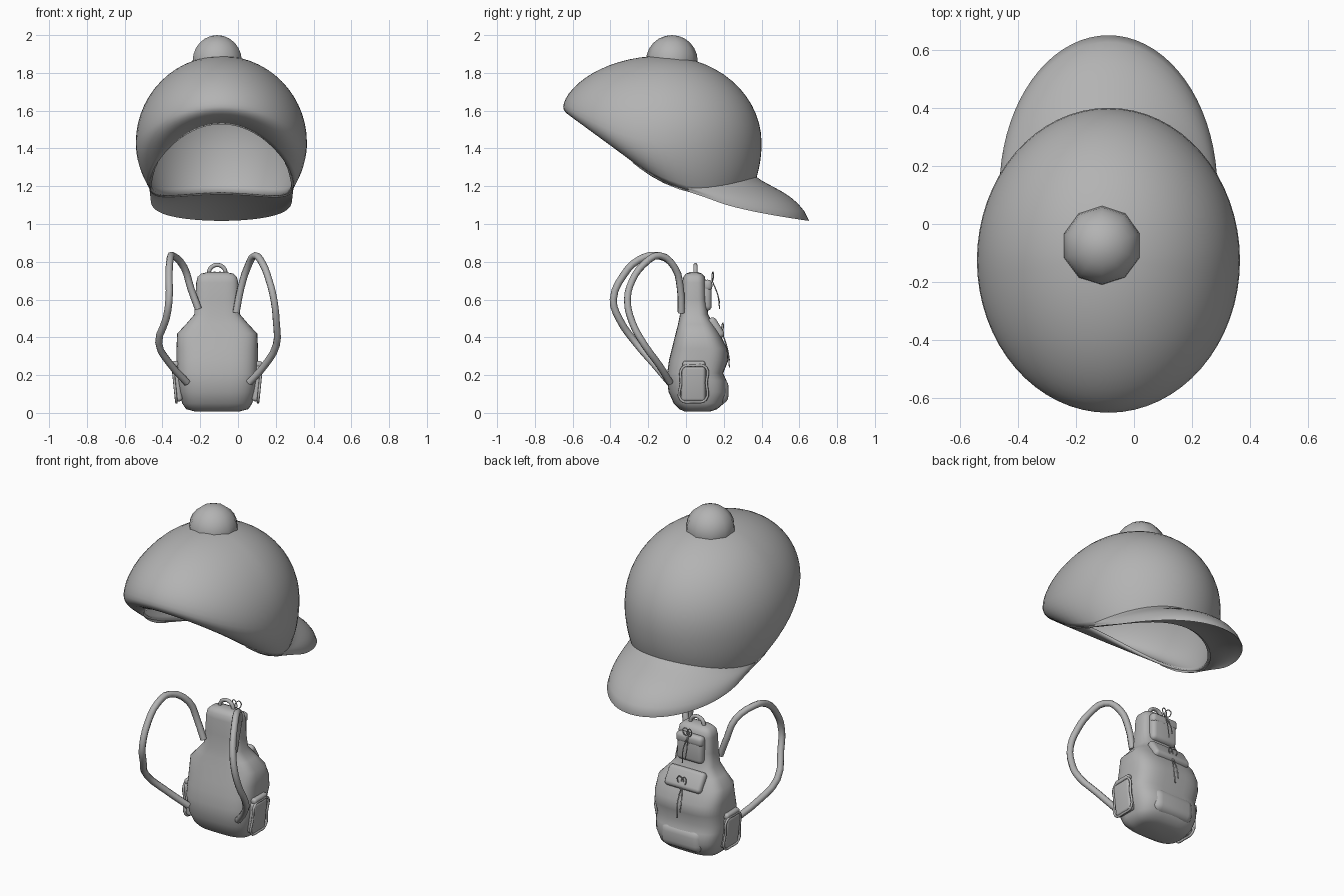
import bpy, bmesh, math
from mathutils import Vector, Matrix

if "Cube" in bpy.data.objects:
    bpy.data.objects.remove(bpy.data.objects["Cube"])

grey = bpy.data.materials.new("soft grey")
grey.diffuse_color = (0.45, 0.45, 0.45, 1)
grey.use_nodes = True
grey.node_tree.nodes["Principled BSDF"].inputs["Base Color"].default_value = grey.diffuse_color
CX = -0.11  # pack centre line


def finish(name, bm, smooth=40):
    bmesh.ops.recalc_face_normals(bm, faces=bm.faces[:])
    me = bpy.data.meshes.new(name)
    bm.to_mesh(me)
    bm.free()
    ob = bpy.data.objects.new(name, me)
    bpy.context.collection.objects.link(ob)
    me.materials.append(grey)
    bpy.context.view_layer.objects.active = ob
    for o in bpy.context.selected_objects:
        o.select_set(False)
    ob.select_set(True)
    bpy.ops.object.shade_smooth_by_angle(angle=math.radians(smooth))
    return ob


def loft(name, rings, closed=True, start_cap=False, end_cap=False, smooth=40):
    bm = bmesh.new()
    rows = [[bm.verts.new(p) for p in r] for r in rings]
    n = len(rows[0])
    for a, b in zip(rows, rows[1:]):
        for i in range(n if closed else n - 1):
            j = (i + 1) % n
            bm.faces.new((a[i], a[j], b[j], b[i]))
    if start_cap:
        bm.faces.new(rows[0])
    if end_cap:
        bm.faces.new(rows[-1])
    bmesh.ops.remove_doubles(bm, verts=bm.verts[:], dist=1e-5)
    return finish(name, bm, smooth)


def rounded_box(name, centre, size, bevel, tilt=0, axis='X'):
    bm = bmesh.new()
    bmesh.ops.create_cube(bm, size=1)
    bmesh.ops.scale(bm, vec=size, verts=bm.verts[:])
    bmesh.ops.bevel(bm, geom=bm.edges[:], offset=bevel, segments=4, profile=0.5, affect='EDGES')
    bm.transform(Matrix.Translation(centre) @ Matrix.Rotation(math.radians(tilt), 4, axis))
    return finish(name, bm, 60)


def tube(name, pts, radius, closed=False, res=4, sides=2):
    cu = bpy.data.curves.new(name, 'CURVE')
    cu.dimensions = '3D'
    cu.bevel_depth, cu.bevel_resolution = radius, sides
    cu.use_fill_caps = True
    cu.resolution_u = res
    sp = cu.splines.new('BEZIER')
    sp.bezier_points.add(len(pts) - 1)
    for bp, p in zip(sp.bezier_points, pts):
        bp.co = p
        bp.handle_left_type = bp.handle_right_type = 'AUTO'
    sp.use_cyclic_u = closed
    ob = bpy.data.objects.new(name, cu)
    bpy.context.collection.objects.link(ob)
    cu.materials.append(grey)
    return ob


# --- Cap crown: meridians from the rim, round the widest line, up to the top
CAPX, N = -0.088, 64


def widest(a):
    c, sn = math.cos(a), math.sin(a)
    return Vector((CAPX + 0.453 * c, -0.125 + 0.525 * sn, 1.43 + 0.19 * max(0, -sn) ** 1.6))


def lower(a, s):
    c, sn = math.cos(a), math.sin(a)
    wide = widest(a)
    rim = Vector((CAPX + 0.383 * c, -0.08 + 0.42 * sn, 1.208 - 0.183 * sn + 0.137 * sn * sn))
    ctrl = Vector((wide.x, wide.y, wide.z + 0.55 * (rim.z - wide.z)))
    return rim * (1 - s) ** 2 + ctrl * 2 * s * (1 - s) + wide * s * s


def upper(a, s):
    wide, t = widest(a), s * math.pi / 2
    rise = math.sin(t) ** (1 + 0.22 * max(0, -math.sin(a)))
    return Vector((CAPX + (wide.x - CAPX) * math.cos(t), -0.125 + (wide.y + 0.125) * math.cos(t),
                   wide.z + (1.89 - wide.z) * rise))


angles = [2 * math.pi * i / N for i in range(N)]
rings = [[lower(a, i / 8) for a in angles] for i in range(8)]
rings += [[upper(a, i / 14) for a in angles] for i in range(15)]
crown = loft("cap_crown", rings, smooth=60)
sol = crown.modifiers.new("thickness", 'SOLIDIFY')
sol.thickness, sol.offset = 0.015, -1

# --- Cap brim: arched wedge at the back, its ends melting into the sides of the rim
brim = []
for i in range(49):
    a = -0.5 + (math.pi + 1.0) * i / 48
    c, s = math.cos(a), math.sin(a)
    sp = max(0, s)
    w = min(1, max(0, (s + 0.48) / 0.58))
    w = w * w * (3 - 2 * w)
    rim = lower(a, 0)
    root = lower(a, 0.04 + 0.32 * w * sp)
    root.x -= 0.006 * c
    root.y -= 0.006 * s
    full = Vector((CAPX + 0.375 * c, 0.12 + 0.53 * s, 1.152 - 0.132 * sp ** 0.6))
    edge = rim.lerp(full, w)
    c1 = root.lerp(edge, 0.22)
    c1.z = root.z - 0.045 * sp - 0.01 * w
    c2 = root.lerp(edge, 0.82)
    c2.z = edge.z + 0.12 * sp + 0.02 * w
    sec = []
    for k in range(9):  # top side, with a fillet against the crown
        t = k / 8
        sec.append(root * (1 - t) ** 3 + c1 * 3 * t * (1 - t) ** 2 + c2 * 3 * t * t * (1 - t) + edge * t ** 3)
    for k in range(7):  # hollow underside
        t = 1 - k / 6
        p = rim.lerp(edge, t * 0.995)
        p.z += 0.08 * sp * t * (1 - t) - 0.004
        sec.append(p)
    brim.append(sec)
loft("cap_brim", brim, start_cap=True, end_cap=True, smooth=60)

# --- Cap button: ten-sided half ball
bm = bmesh.new()
bmesh.ops.create_uvsphere(bm, u_segments=10, v_segments=12, radius=0.137)
bmesh.ops.bisect_plane(bm, geom=bm.verts[:] + bm.edges[:] + bm.faces[:], plane_co=(0, 0, -0.005),
                       plane_no=(0, 0, 1), clear_inner=True)
bm.transform(Matrix.Translation((CX, -0.075, 1.863)))
finish("cap_button", bm, 50)

# --- Pack body: height, half width, front y, back y
rows = [(0.008, 0.12, -0.01, 0.13), (0.02, 0.165, -0.035, 0.165), (0.05, 0.185, -0.065, 0.2),
        (0.11, 0.203, -0.092, 0.222), (0.17, 0.213, -0.1, 0.215), (0.21, 0.215, -0.1, 0.197),
        (0.28, 0.216, -0.09, 0.225), (0.34, 0.216, -0.075, 0.22), (0.42, 0.212, -0.055, 0.178),
        (0.47, 0.165, -0.042, 0.148), (0.52, 0.122, -0.032, 0.118), (0.60, 0.115, -0.024, 0.108),
        (0.69, 0.111, -0.02, 0.105), (0.72, 0.104, -0.014, 0.1), (0.737, 0.085, 0.0, 0.085),
        (0.745, 0.05, 0.02, 0.065)]
body = []
for z, hw, y0, y1 in rows:
    ring = []
    for i in range(40):
        a = 2 * math.pi * i / 40
        c, s = math.cos(a), math.sin(a)
        ring.append((CX + hw * math.copysign(abs(c) ** 0.6, c),
                     (y0 + y1) / 2 + (y1 - y0) / 2 * math.copysign(abs(s) ** 0.6, s), z))
    body.append(ring)
loft("pack_body", body, start_cap=True, end_cap=True, smooth=60)

# --- Back pockets and flaps
rounded_box("upper_pocket", (CX, 0.108, 0.615), (0.17, 0.055, 0.15), 0.025)
rounded_box("upper_flap", (CX, 0.114, 0.675), (0.176, 0.05, 0.06), 0.022)
rounded_box("middle_flap", (CX, 0.158, 0.45), (0.24, 0.05, 0.12), 0.022, 32)
rounded_box("lower_pocket", (CX, 0.175, 0.115), (0.27, 0.10, 0.14), 0.045)

# --- Side pockets with flap and piping
for side, tag in ((1, "right"), (-1, "left")):
    x = CX + side * 0.212
    rounded_box(tag + "_side_pocket", (x, 0.038, 0.155), (0.04, 0.13, 0.19), 0.018, side * 6, 'Y')
    rounded_box(tag + "_side_flap", (x + side * 0.008, 0.042, 0.257), (0.038, 0.12, 0.035), 0.014)
    tube(tag + "_pocket_piping", [(x + side * (0.014 + 0.1 * (z - 0.155)), y, z) for y, z in
         ((-0.028, 0.07), (0.04, 0.058), (0.104, 0.07), (0.108, 0.16), (0.106, 0.24),
          (0.04, 0.25), (-0.018, 0.24), (-0.026, 0.16))], 0.007, closed=True)

# --- Shoulder straps
tube("right_strap", [(-0.01, -0.025, 0.53), (0.015, -0.03, 0.66), (0.05, -0.06, 0.77),
     (0.09, -0.14, 0.833), (0.13, -0.22, 0.79), (0.165, -0.285, 0.70), (0.19, -0.31, 0.60),
     (0.203, -0.285, 0.48), (0.203, -0.22, 0.36), (0.14, -0.14, 0.25), (0.06, -0.085, 0.16)], 0.019, res=3)
tube("left_strap", [(-0.21, -0.025, 0.55), (-0.25, -0.03, 0.66), (-0.285, -0.06, 0.77),
     (-0.345, -0.15, 0.833), (-0.36, -0.25, 0.81), (-0.365, -0.33, 0.73), (-0.365, -0.385, 0.60),
     (-0.38, -0.355, 0.50), (-0.42, -0.265, 0.37), (-0.36, -0.17, 0.26), (-0.27, -0.085, 0.16)], 0.019, res=3)

# --- Carry handle
tube("top_handle", [(CX + 0.045 * math.cos(a), 0.05, 0.738 + 0.045 * math.sin(a))
     for a in [math.pi * i / 6 for i in range(7)]], 0.011, res=3)

# --- Drawstring bows: two loops and two hanging ends each
for tag, y, z, drop in (("upper", 0.138, 0.70, 0.15), ("middle", 0.19, 0.43, 0.19)):
    for side in (1, -1):
        tube(tag + "_bow_loop", [(CX, y, z), (CX + side * 0.012, y + 0.004, z + 0.045),
             (CX + side * 0.03, y + 0.008, z + 0.03)], 0.003, closed=True, sides=1)
        tube(tag + "_cord_end", [(CX, y, z), (CX + side * 0.012, y + 0.03, z - drop * 0.5),
             (CX + side * 0.01, y + 0.04, z - drop * (1 if side > 0 else 0.8))], 0.003, sides=1)
